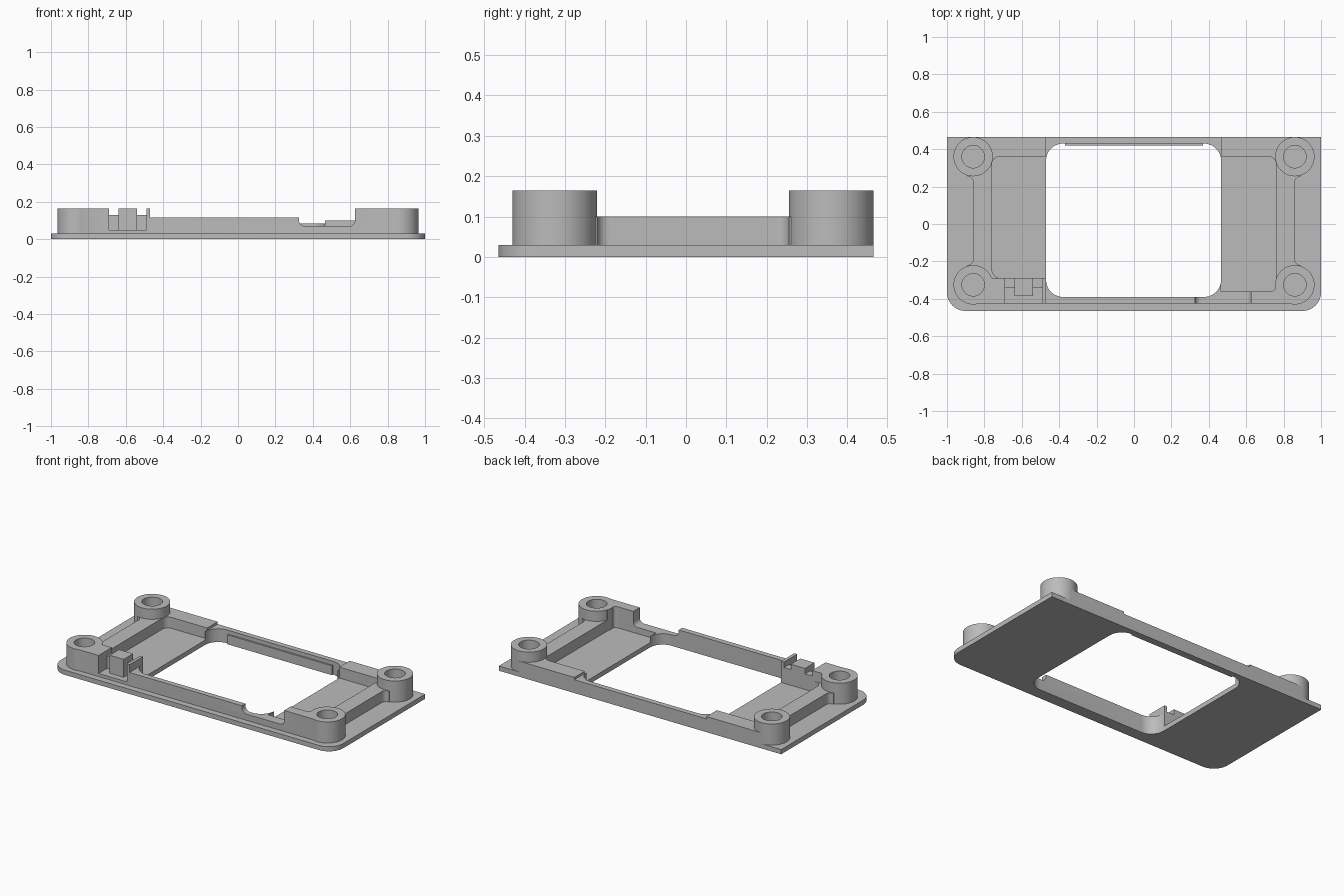
import bpy, bmesh, math
from mathutils import Vector

cube = bpy.data.objects.get("Cube")
if cube:
    bpy.data.objects.remove(cube, do_unlink=True)

grey = bpy.data.materials.new("light_grey_plastic")
grey.use_nodes = True
colour = (0.5, 0.5, 0.5, 1)
grey.diffuse_color = colour
grey.node_tree.nodes["Principled BSDF"].inputs["Base Color"].default_value = colour


def outline(corners, steps=10):
    """Turn (u, v, radius) corners into a polygon with filleted corners."""
    pts = []
    for i, (u, v, r) in enumerate(corners):
        p = Vector((u, v))
        if r == 0:
            pts.append(p)
            continue
        a = (Vector(corners[i - 1][:2]) - p).normalized()
        b = (Vector(corners[(i + 1) % len(corners)][:2]) - p).normalized()
        half = a.angle(b) / 2
        centre = p + (a + b).normalized() * r / math.sin(half)
        s = p + a * r / math.tan(half) - centre
        e = p + b * r / math.tan(half) - centre
        start = math.atan2(s.y, s.x)
        sweep = math.remainder(math.atan2(e.y, e.x) - start, math.tau)
        for k in range(steps + 1):
            t = start + sweep * k / steps
            pts.append(centre + r * Vector((math.cos(t), math.sin(t))))
    return pts


def prism(name, pts, lo, hi, axis="z"):
    """Extrude a polygon along z, or an x-z profile along y."""
    bm = bmesh.new()
    place = lambda p, d: (p[0], p[1], d) if axis == "z" else (p[0], d, p[1])
    rings = [[bm.verts.new(place(p, d)) for p in pts] for d in (lo, hi)]
    bm.faces.new(rings[0])
    bm.faces.new(rings[1])
    for i in range(len(pts)):
        j = (i + 1) % len(pts)
        bm.faces.new((rings[0][i], rings[0][j], rings[1][j], rings[1][i]))
    bmesh.ops.recalc_face_normals(bm, faces=bm.faces)
    mesh = bpy.data.meshes.new(name)
    bm.to_mesh(mesh)
    bm.free()
    ob = bpy.data.objects.new(name, mesh)
    mesh.materials.append(grey)
    bpy.context.collection.objects.link(ob)
    return ob


def box(name, x0, x1, y0, y1, z0, z1, radii=(0, 0, 0, 0)):
    """Block with radii at front-left, front-right, back-right, back-left."""
    xy = [(x0, y0), (x1, y0), (x1, y1), (x0, y1)]
    return prism(name, outline([(*p, r) for p, r in zip(xy, radii)]), z0, z1)


def disc(name, x, y, r, z0, z1, n=48):
    angles = [math.tau * k / n for k in range(n)]
    return prism(name, [(x + r * math.cos(a), y + r * math.sin(a)) for a in angles], z0, z1)


def combine(target, other, operation="UNION"):
    mod = target.modifiers.new("join", "BOOLEAN")
    mod.operation, mod.solver, mod.object = operation, "EXACT", other
    bpy.context.view_layer.objects.active = target
    bpy.ops.object.modifier_apply(modifier=mod.name)
    bpy.data.objects.remove(other, do_unlink=True)


def cut(target, other):
    combine(target, other, "DIFFERENCE")


TOP, FLOOR, WALL = 0.165, 0.03, 0.1
LEFT, RIGHT = -0.47, 0.465
bosses = [(s * 0.86, y) for s in (-1, 1) for y in (-0.325, 0.36)]

# Base plate, rounded at the front only
frame = box("bezel_frame", -1, 1, -0.465, 0.465, 0, FLOOR, (0.1, 0.1, 0, 0))

# Low side and back walls, still solid in the middle
combine(frame, box("walls", -0.86, 0.86, -0.3, 0.465, 0.01, WALL))

# Front wall with raised ends and a filleted dip
profile = outline([(-0.86, 0.01, 0), (-0.86, TOP, 0), (LEFT, TOP, 0), (LEFT, 0.115, 0),
                   (0.325, 0.115, 0), (0.325, 0.07, 0.035), (0.625, 0.07, 0.029),
                   (0.625, TOP, 0), (0.86, TOP, 0), (0.86, 0.01, 0)])
combine(frame, prism("front_wall", profile, -0.425, -0.29, "y"))

# Lowered middle of the back wall
cut(frame, box("back_step", LEFT, RIGHT, 0, 0.6, 0.085, 0.3))

# Two floor pockets, and the window between them
cut(frame, box("pocket_right", -0.76, LEFT, -0.29, 0.36, FLOOR, 0.3, (0.05, 0, 0, 0.04)))
cut(frame, box("pocket_left", RIGHT, 0.76, -0.36, 0.36, FLOOR, 0.3, (0, 0.03, 0.04, 0)))
cut(frame, box("window", LEFT, RIGHT, -0.39, 0.43, -0.1, 0.3, (0.09,) * 4))

# Thin lip on the inside of the back wall
combine(frame, box("back_lip", -0.37, 0.37, 0.42, 0.44, 0, 0.06))

# Latch recess with its block and two low ribs
cut(frame, box("latch_recess", -0.69, -0.49, -0.5, -0.28, 0.05, 0.3))
combine(frame, box("latch_ribs", -0.695, -0.485, -0.34, -0.29, 0.04, 0.13))
combine(frame, box("latch_block", -0.64, -0.54, -0.385, -0.29, 0.04, TOP))

# Screw bosses, small fillets against the side walls, and blind holes
for x, y in bosses:
    combine(frame, disc("boss", x, y, 0.105, 0.01, TOP))
    side, inward = math.copysign(1, x), -math.copysign(1, y)
    edge = y + inward * 0.105
    corner = [(x - side * 0.01, edge - inward * 0.02, 0), (x + side * 0.03, edge - inward * 0.02, 0),
              (x + side * 0.03, edge, 0), (x, edge, 0.03), (x, edge + inward * 0.03, 0),
              (x - side * 0.01, edge + inward * 0.03, 0)]
    corner = [c for c in corner if c[:2] != (x + side * 0.03, edge)]
    corner.insert(2, (x + side * 0.031, edge, 0))
    corner[4] = (x, edge + inward * 0.031, 0)
    combine(frame, prism("boss_fillet", outline(corner, 6), 0.01, WALL))
for x, y in bosses:
    cut(frame, disc("boss_hole", x, y, 0.06, FLOOR, 0.3))

# Smooth round faces, keep edges crisp
bpy.ops.object.select_all(action="DESELECT")
frame.select_set(True)
bpy.context.view_layer.objects.active = frame
bpy.ops.object.shade_smooth_by_angle(angle=math.radians(30))
